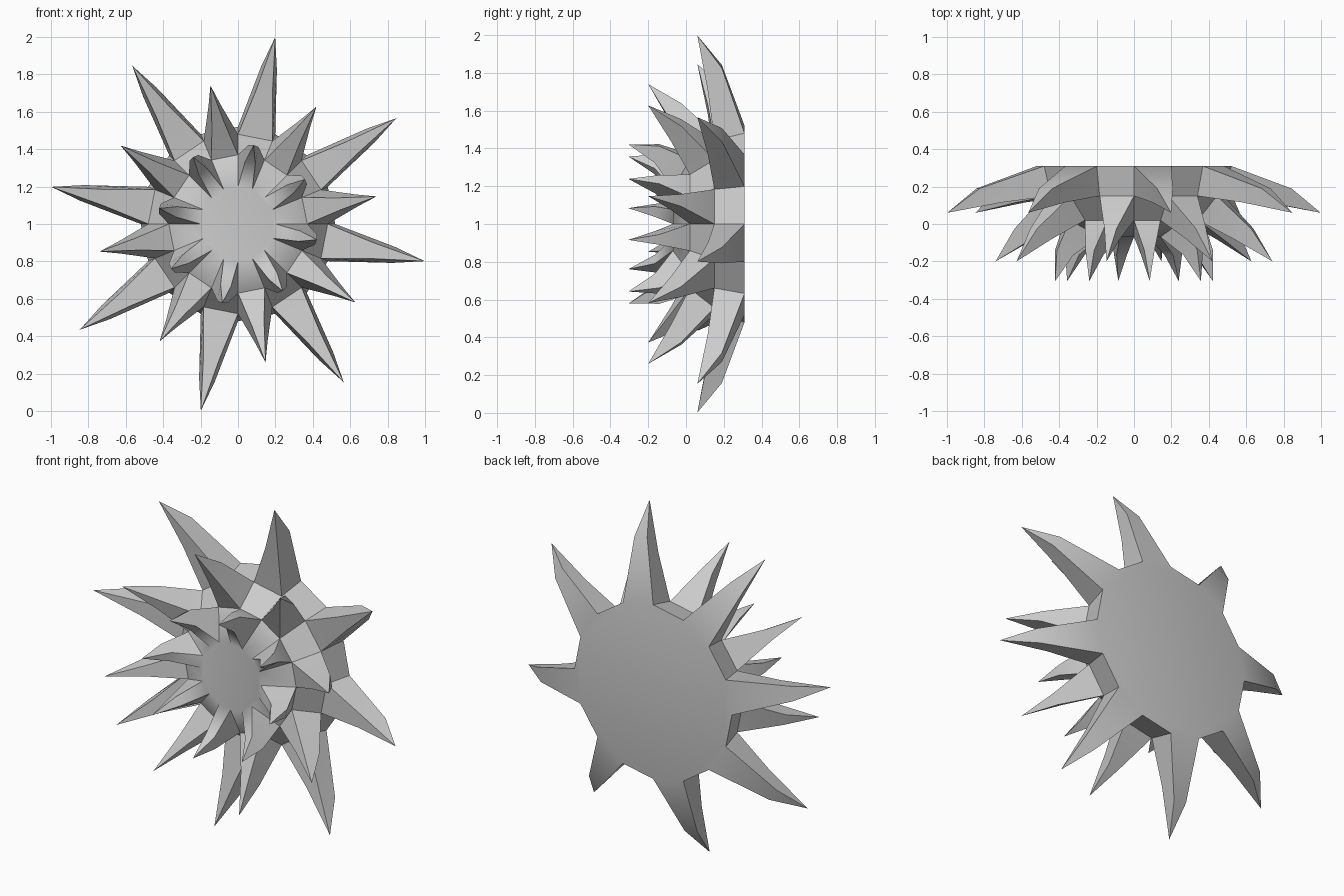
import bpy, bmesh
from math import cos, sin, pi, radians

if "Cube" in bpy.data.objects:
    bpy.data.objects.remove(bpy.data.objects["Cube"])

SIDES = 16
CENTRE_Z = 1.0

# Shallow dome profile from back rim to front disc: (radius, y)
DOME = [(0.52, 0.31), (0.48, 0.15), (0.37, 0.02), (0.20, -0.07)]

# One spike ring per dome band: which faces, back mid, front mid, mid half width, tip
SPIKES = [
    (1, (0.85, 0.19), (0.73, 0.115), 0.043, (1.018, 0.06)),
    (0, (0.645, -0.025), (0.55, -0.08), 0.033, (0.755, -0.20)),
    (1, (0.425, -0.14), (0.335, -0.165), 0.028, (0.43, -0.305)),
]

bm = bmesh.new()


def polar(r, y, a, side=0.0):
    """Vertex at radius r and angle a, shifted sideways along the tangent."""
    return bm.verts.new((r * cos(a) - side * sin(a), y,
                         CENTRE_Z + r * sin(a) + side * cos(a)))


# Dome rings, flat back and flat front disc
step = 2 * pi / SIDES
rings = [[polar(r, y, i * step) for i in range(SIDES)] for r, y in DOME]
bm.faces.new(rings[0])
bm.faces.new(rings[-1])

# Bands: every second face grows into a bent spike
for band, (odd, back, front, half, tip) in enumerate(SPIKES):
    for i in range(SIDES):
        j = (i + 1) % SIDES
        base = [rings[band][i], rings[band][j],
                rings[band + 1][j], rings[band + 1][i]]
        if i % 2 != odd:
            bm.faces.new(base)
            continue
        a = (i + 0.5) * step
        mid = [polar(*back, a, -half), polar(*back, a, half),
               polar(*front, a, half), polar(*front, a, -half)]
        point = polar(*tip, a)
        for k in range(4):
            n = (k + 1) % 4
            bm.faces.new((base[k], base[n], mid[n], mid[k]))
            bm.faces.new((mid[k], mid[n], point))

bmesh.ops.recalc_face_normals(bm, faces=bm.faces)
mesh = bpy.data.meshes.new("spiked_dome")
bm.to_mesh(mesh)
bm.free()
obj = bpy.data.objects.new("spiked_dome", mesh)
bpy.context.collection.objects.link(obj)
bpy.context.view_layer.objects.active = obj
obj.select_set(True)
bpy.ops.object.shade_smooth_by_angle(angle=radians(50))
